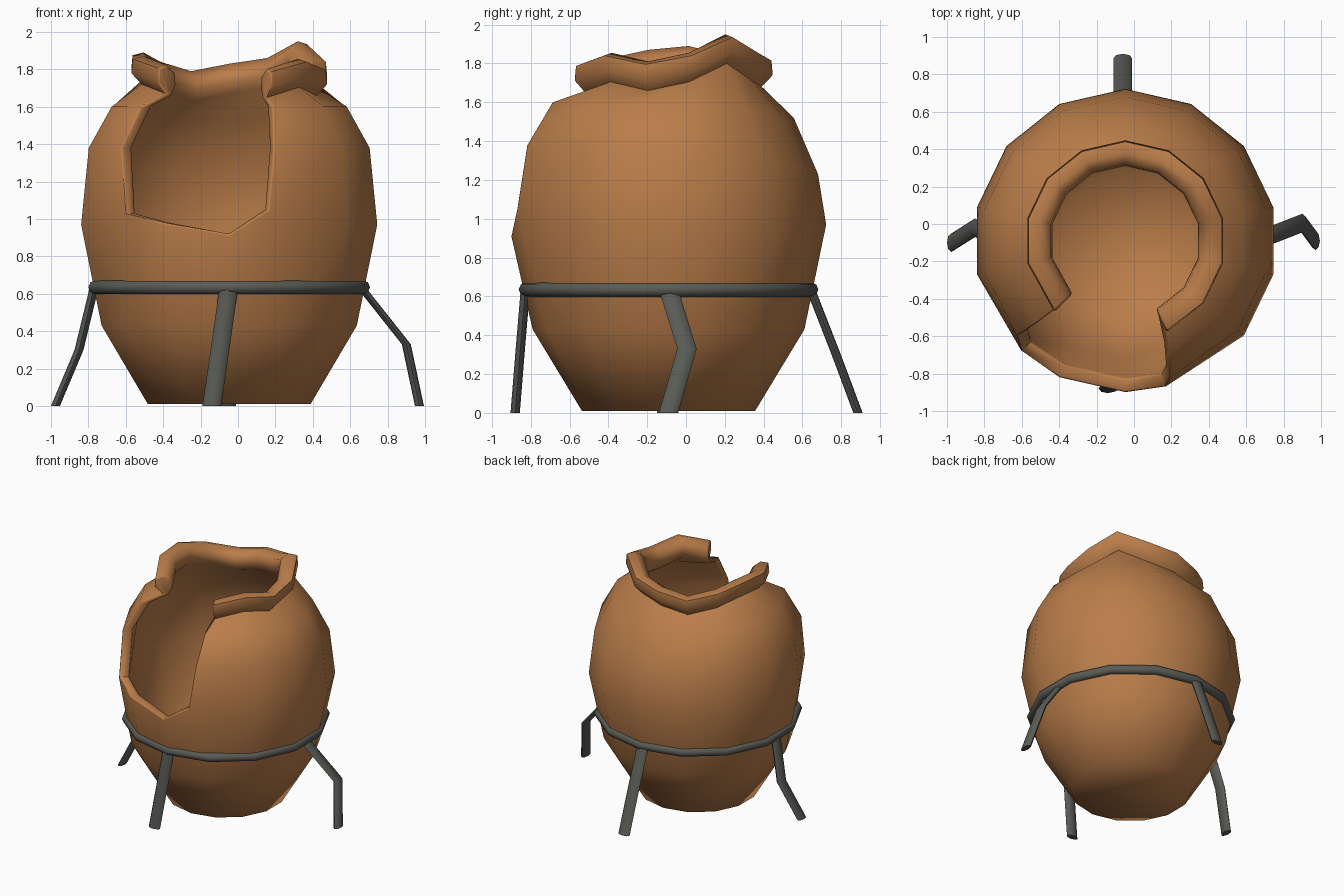
import bpy, bmesh, math
from mathutils import Vector

if "Cube" in bpy.data.objects:
    bpy.data.objects.remove(bpy.data.objects["Cube"])

CX, CY, N = -0.047, -0.09, 14


def material(name, rgb):
    m = bpy.data.materials.new(name)
    m.diffuse_color = (*rgb, 1)
    m.use_nodes = True
    m.node_tree.nodes["Principled BSDF"].inputs["Base Color"].default_value = m.diffuse_color
    return m


clay = material("terracotta", (0.49, 0.205, 0.068))
iron = material("dark iron", (0.10, 0.105, 0.093))


def finish(obj, mat, angle):
    obj.data.materials.clear()
    obj.data.materials.append(mat)
    bpy.ops.object.select_all(action='DESELECT')
    obj.select_set(True)
    bpy.context.view_layer.objects.active = obj
    bpy.ops.object.shade_smooth_by_angle(angle=math.radians(angle))


def from_bmesh(name, bm, mat, angle):
    bmesh.ops.recalc_face_normals(bm, faces=bm.faces)
    me = bpy.data.meshes.new(name)
    bm.to_mesh(me)
    bm.free()
    obj = bpy.data.objects.new(name, me)
    bpy.context.collection.objects.link(obj)
    finish(obj, mat, angle)


# --- Broken pot: wall profile (radius, z), rim roll (radius, offset from rim top)
wall = [(0.446, 0.01), (0.70, 0.43), (0.812, 0.97), (0.77, 1.38), (0.645, 1.60)]
roll = [(0.48, -0.15), (0.537, -0.09), (0.53, -0.015), (0.47, 0.0),
        (0.41, -0.04), (0.40, -0.10), (0.43, -0.16)]
rim_top = [1.83, 1.79, 1.84, 1.89, 1.87, 1.82, 1.8, 1.8, 1.80, 1.855, 1.81, 1.855, 1.95, 1.86]
back_drop = [0, 0, 0, 0.15, 0.08]          # upper levels sag towards the back
hole_z = {5: 1.03, 6: 0.98, 7: 0.92, 8: 1.05}
hole_angle = {5: [218.6, 218.6, 227, 221.5, 223, 225],
              8: [295.7, 295.7, 285, 288, 291, 294.5]}
LAST = 16                                   # profile runs outer 0-4, roll 5-11, inner 12-16


def pot_point(k, i):
    level = min(i, LAST - i, 5)
    deg = hole_angle[k][level] if k in hole_angle else 90 + k * 360 / N
    a = math.radians(deg)
    if level == 5:
        r, dz = roll[i - 5]
        z = rim_top[k] + dz
    else:
        r, z = wall[level]
        z -= back_drop[level] * max(0, math.sin(a)) ** 2
        if level == 2:
            z = hole_z.get(k, z)
        if i > 11:                          # inner skin
            r -= 0.075
            z += 0.06 if level == 0 else 0
    return CX + r * math.cos(a), CY + r * math.sin(a), z


bm = bmesh.new()
grid = [[None if k in (6, 7) and 2 < i < 14 else bm.verts.new(pot_point(k, i))
         for i in range(LAST + 1)] for k in range(N)]
for k in range(N):
    a, b = grid[k], grid[(k + 1) % N]
    for i in range(LAST):
        if not (5 <= k <= 7 and 2 <= i <= 13):
            bm.faces.new((a[i], b[i], b[i + 1], a[i + 1]))
for i in (0, LAST):                         # underside and inner floor
    bm.faces.new([col[i] for col in grid])
# Thickness around the broken opening, then soften its edges
caps = [bm.faces.new((grid[k][2], grid[k][14], grid[k + 1][14], grid[k + 1][2])) for k in (5, 6, 7)]
for k in (5, 8):
    c = grid[k]
    caps += [bm.faces.new((c[j], c[j + 1], c[15 - j], c[16 - j])) for j in (2, 3)]
    caps.append(bm.faces.new(c[4:13]))
lip = {e for f in caps for e in f.edges if not all(g in caps for g in e.link_faces)}
bmesh.ops.recalc_face_normals(bm, faces=bm.faces)
bmesh.ops.bevel(bm, geom=list(lip), offset=0.022, segments=2, profile=0.5,
                affect='EDGES', clamp_overlap=True)
from_bmesh("broken_pot", bm, clay, 60)

# --- Iron hoop around the pot
bpy.ops.mesh.primitive_torus_add(major_segments=N, minor_segments=8, major_radius=0.735,
                                 minor_radius=0.037, location=(CX, CY, 0.635),
                                 rotation=(0, 0, math.pi / N))
hoop = bpy.context.object
hoop.name = "stand_hoop"
finish(hoop, iron, 60)


# --- Bent legs: level oval sections along a path, wide across and thin outwards
def leg(name, path, wide_x):
    bm = bmesh.new()
    rings = []
    for p in path:
        rx, ry = (0.05, 0.024) if wide_x else (0.024, 0.05)
        rings.append([bm.verts.new(Vector(p) + Vector((rx * math.cos(t), ry * math.sin(t), 0)))
                      for t in (math.tau * s / 8 for s in range(8))])
    for lo, hi in zip(rings, rings[1:]):
        for s in range(8):
            bm.faces.new((lo[s], lo[(s + 1) % 8], hi[(s + 1) % 8], hi[s]))
    bm.faces.new(rings[0])
    bm.faces.new(rings[-1])
    from_bmesh(name, bm, iron, 50)


leg("front_leg", [(-0.14, -0.88, 0), (-0.095, -0.855, 0.31), (-0.05, -0.828, 0.63)], True)
leg("back_leg", [(-0.06, 0.886, 0), (-0.06, 0.77, 0.31), (-0.06, 0.645, 0.63)], True)
leg("right_leg", [(0.97, -0.09, 0), (0.90, 0.005, 0.33), (0.67, -0.085, 0.62)], False)
leg("left_leg", [(-0.976, -0.10, 0), (-0.85, -0.02, 0.30), (-0.77, -0.06, 0.63)], False)
